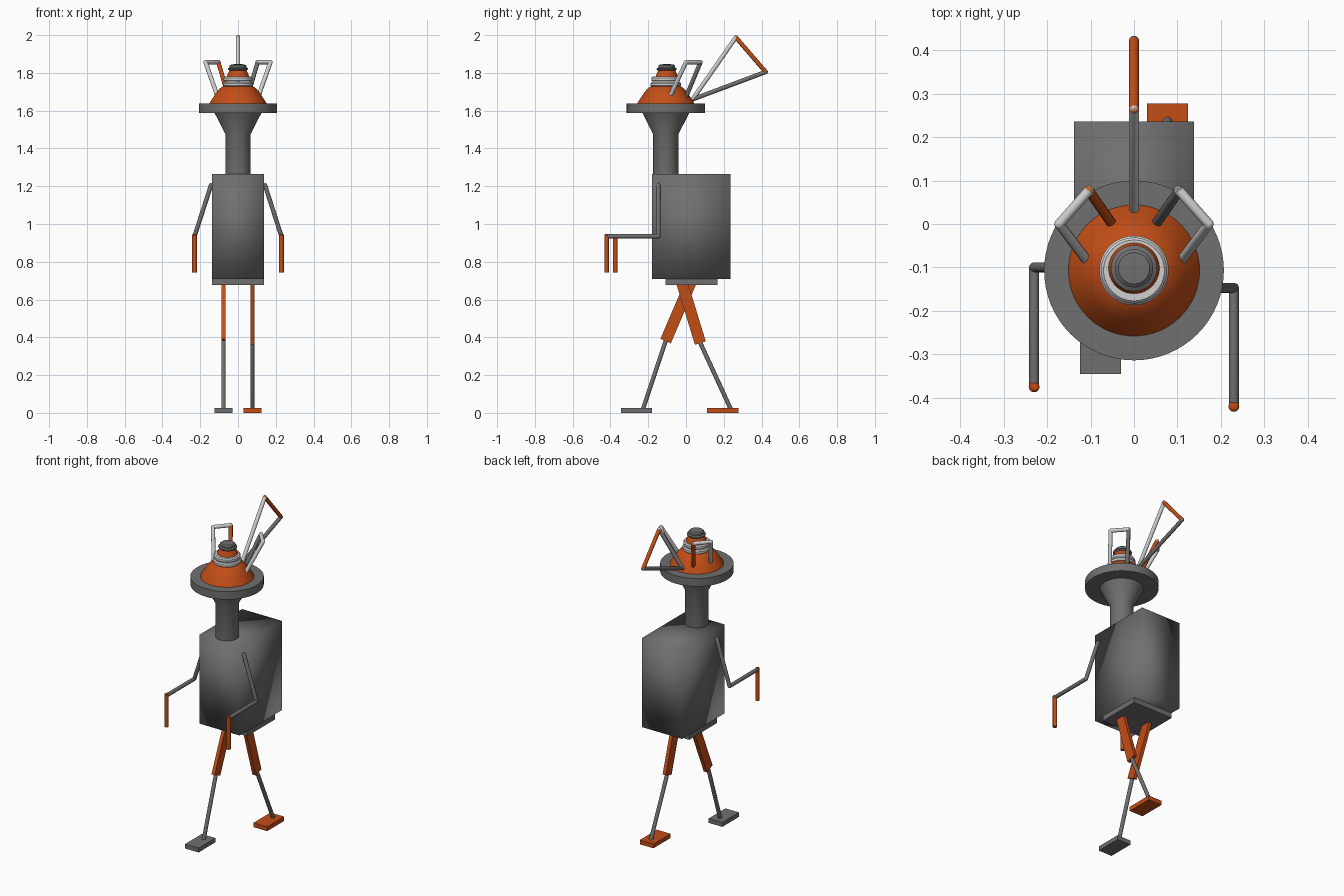
import bpy, math
from mathutils import Vector

if "Cube" in bpy.data.objects:
    bpy.data.objects.remove(bpy.data.objects["Cube"])


def mat(name, rgb):
    m = bpy.data.materials.new(name)
    m.diffuse_color = (*rgb, 1)
    m.use_nodes = True
    m.node_tree.nodes["Principled BSDF"].inputs["Base Color"].default_value = m.diffuse_color
    return m


GREY = mat("dark grey", (0.165, 0.16, 0.16))
ORANGE = mat("burnt orange", (0.54, 0.075, 0.008))
LIGHT = mat("light grey", (0.62, 0.62, 0.62))


def finish(ob, name, m, angle=None):
    ob.name = name
    ob.data.materials.append(m)
    if angle is not None:
        bpy.ops.object.shade_smooth_by_angle(angle=math.radians(angle))
    return ob


def box(name, lo, hi, m):
    lo, hi = Vector(lo), Vector(hi)
    bpy.ops.mesh.primitive_cube_add(size=1, location=(lo + hi) / 2)
    ob = bpy.context.object
    ob.scale = hi - lo
    bpy.ops.object.transform_apply(location=False, rotation=False)
    return finish(ob, name, m)


def beam(name, a, b, width, depth, m):
    """Flat bar between two points lying in a plane of constant x."""
    a, b = Vector(a), Vector(b)
    d = b - a
    bpy.ops.mesh.primitive_cube_add(size=1, location=(a + b) / 2)
    ob = bpy.context.object
    ob.scale = (width, depth, d.length)
    ob.rotation_euler = (math.atan2(-d.y, d.z), 0, 0)
    return finish(ob, name, m)


def tube(name, a, b, m, r=0.0115):
    """Round rod with ball ends."""
    a, b = Vector(a), Vector(b)
    d = b - a
    n, half = 5, d.length / 2
    prof = [(r * math.sin(t * math.pi / 2 / n), -half - r * math.cos(t * math.pi / 2 / n)) for t in range(n + 1)]
    prof += [(p, -z) for p, z in reversed(prof)]
    ob = lathe(name, prof, m, (a + b) / 2, 16)
    ob.rotation_mode = 'QUATERNION'
    ob.rotation_quaternion = d.to_track_quat('Z', 'Y')
    return ob


def lathe(name, prof, m, loc, seg=64):
    """Closed solid of revolution from (radius, height) pairs."""
    verts, rings = [], []
    for r, z in prof:
        k = 1 if r < 1e-6 else seg
        rings.append(list(range(len(verts), len(verts) + k)))
        for i in range(k):
            t = 2 * math.pi * i / seg
            verts.append((r * math.cos(t), r * math.sin(t), z))
    faces = []
    for p, q in zip(rings, rings[1:]):
        for i in range(seg):
            j = (i + 1) % seg
            f = [p[i % len(p)], p[j % len(p)], q[j % len(q)], q[i % len(q)]]
            f = list(dict.fromkeys(f))
            if len(f) > 2:
                faces.append(f)
    me = bpy.data.meshes.new(name)
    me.from_pydata(verts, [], faces)
    ob = bpy.data.objects.new(name, me)
    bpy.context.collection.objects.link(ob)
    ob.location = loc
    bpy.ops.object.select_all(action='DESELECT')
    ob.select_set(True)
    bpy.context.view_layer.objects.active = ob
    return finish(ob, name, m, 30)


# Torso (softly shaded box) and hip plate
torso = box("torso", (-0.138, -0.18, 0.71), (0.138, 0.236, 1.265), GREY)
bpy.ops.object.shade_smooth()
box("hip_plate", (-0.138, -0.108, 0.678), (0.138, 0.166, 0.71), GREY)

# Neck, collar cone and brim
HEAD = (0, -0.107, 0)
lathe("neck", [(0, 1.2), (0.067, 1.2), (0.067, 1.475), (0.125, 1.59), (0, 1.59)], GREY, HEAD)
lathe("brim", [(0, 1.588), (0.207, 1.588), (0.207, 1.638), (0, 1.638)], GREY, HEAD)

# Head dome with stacked rings and cap
lathe("dome", [(0, 1.636), (0.152, 1.636), (0.146, 1.648), (0.118, 1.69), (0.096, 1.718),
               (0.08, 1.728), (0, 1.73)], ORANGE, HEAD)
for i, (r, z) in enumerate([(0.08, 1.726), (0.076, 1.754)]):
    lathe(f"head_ring_{i + 1}", [(0, z), (r - 0.006, z), (r, z + 0.006), (r, z + 0.019),
                                 (r - 0.006, z + 0.026), (0, z + 0.026)], LIGHT, HEAD)
CAP = (0, -0.102, 0)
lathe("upper_dome", [(0, 1.775), (0.06, 1.775), (0.054, 1.795), (0.044, 1.815), (0, 1.815)], ORANGE, CAP)
lathe("cap", [(0, 1.812), (0.046, 1.812), (0.053, 1.818), (0.053, 1.824), (0.044, 1.829),
              (0.044, 1.838), (0.036, 1.845), (0, 1.847)], GREY, CAP)

# Side horns: three-rod loops; the inner rod differs in colour
for side, s, inner in (("left", -1, ORANGE), ("right", 1, GREY)):
    pts = [(s * 0.108, -0.085, 1.675), (s * 0.172, 0.0, 1.857),
           (s * 0.104, 0.077, 1.857), (s * 0.047, -0.005, 1.66)]
    for i, m in enumerate((LIGHT, LIGHT, inner)):
        tube(f"{side}_horn_rod_{i + 1}", pts[i], pts[i + 1], m)

# Rear crest: triangle of rods
pts = [(0, 0.035, 1.66), (0, 0.264, 1.988), (0, 0.422, 1.805), (0, 0.035, 1.66)]
for i, m in enumerate((LIGHT, ORANGE, GREY)):
    tube(f"rear_crest_rod_{i + 1}", pts[i], pts[i + 1], m)

# Arms
for side, s, y0, y1 in (("left", -1, -0.1, -0.375), ("right", 1, -0.147, -0.42)):
    shoulder, elbow = (s * 0.143, y0, 1.205), (s * 0.23, y0, 0.935)
    wrist = (s * 0.23, y1, 0.935)
    tube(f"{side}_upper_arm", shoulder, elbow, GREY)
    tube(f"{side}_forearm", elbow, wrist, GREY)
    lathe(f"{side}_hand", [(0, 0.743), (0.0125, 0.743), (0.0125, 0.943), (0.008, 0.947), (0, 0.948)],
          ORANGE, (s * 0.23, y1, 0), 16)

# Legs in a walking stride
for side, x, hip, knee, ankle, foot, m in (
        ("left", -0.077, (0.025, 0.69), (-0.108, 0.38), (-0.228, 0.02), (-0.345, -0.18), GREY),
        ("right", 0.077, (-0.022, 0.69), (0.076, 0.37), (0.237, 0.02), (0.11, 0.277), ORANGE)):
    beam(f"{side}_thigh", (x, *hip), (x, *knee), 0.022, 0.06, ORANGE)
    tube(f"{side}_shin", (x, *knee), (x, *ankle), GREY)
    box(f"{side}_foot", (x - 0.047, foot[0], 0), (x + 0.047, foot[1], 0.027), m)
